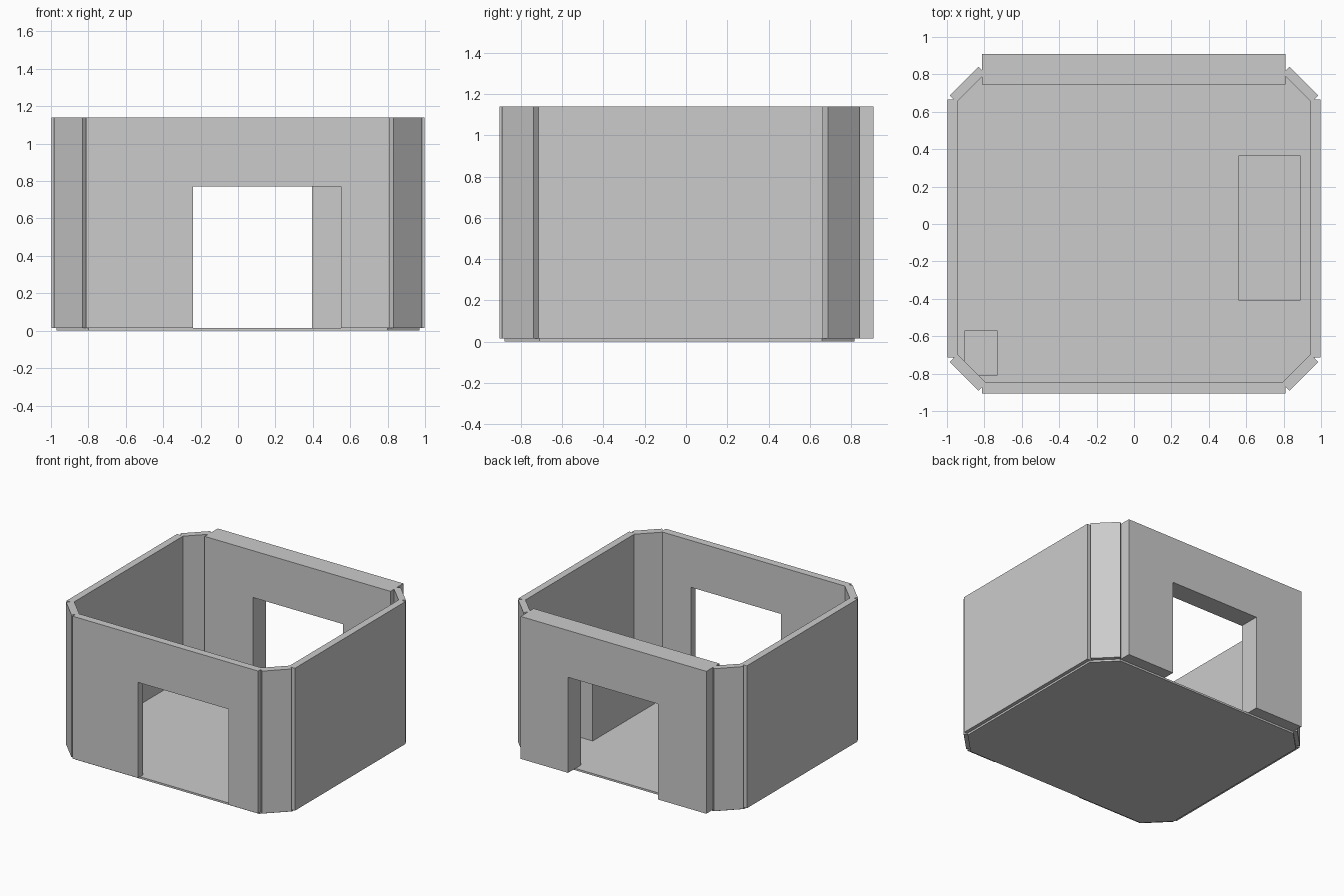
import bpy
import bmesh

if "Cube" in bpy.data.objects:
    bpy.data.objects.remove(bpy.data.objects["Cube"])

grey = bpy.data.materials.new("plain_grey")
grey.diffuse_color = (0.6, 0.6, 0.6, 1)
grey.use_nodes = True
grey.node_tree.nodes["Principled BSDF"].inputs["Base Color"].default_value = grey.diffuse_color

FLOOR, TOP, DOOR_TOP = 0.015, 1.14, 0.77


def prism(name, outline, z0, z1):
    """Extrude a flat counter-clockwise (x, y) outline from z0 to z1."""
    bm = bmesh.new()
    face = bm.faces.new([bm.verts.new((x, y, z0)) for x, y in outline])
    new = bmesh.ops.extrude_face_region(bm, geom=[face])["geom"]
    verts = [v for v in new if isinstance(v, bmesh.types.BMVert)]
    bmesh.ops.translate(bm, verts=verts, vec=(0, 0, z1 - z0))
    bmesh.ops.recalc_face_normals(bm, faces=bm.faces)
    mesh = bpy.data.meshes.new(name)
    bm.to_mesh(mesh)
    bm.free()
    mesh.materials.append(grey)
    obj = bpy.data.objects.new(name, mesh)
    bpy.context.collection.objects.link(obj)
    return obj


def block(name, x0, x1, y0, y1, z0, z1):
    return prism(name, [(x0, y0), (x1, y0), (x1, y1), (x0, y1)], z0, z1)


def door_wall(name, x0, x1, y0, y1, d0, d1):
    """Wall along x with a doorway: a prism of its front profile, turned upright."""
    profile = [(x0, FLOOR), (d0, FLOOR), (d0, DOOR_TOP), (d1, DOOR_TOP),
               (d1, FLOOR), (x1, FLOOR), (x1, TOP), (x0, TOP)]
    wall = prism(name, profile, -y1, -y0)
    for v in wall.data.vertices:
        x, z, y = v.co
        v.co = (x, -y, z)
    return wall


# Floor slab with cut corners
prism("floor", [(-0.80, -0.88), (0.80, -0.88), (0.97, -0.71), (0.97, 0.66),
                (0.815, 0.816), (-0.815, 0.816), (-0.97, 0.66), (-0.97, -0.71)],
      0, FLOOR)

# Front and back walls with doorways
door_wall("front_wall", -0.813, 0.81, -0.905, -0.845, -0.24, 0.55)
door_wall("back_wall", -0.813, 0.81, 0.745, 0.908, -0.39, 0.395)

# Side walls and angled corner panels
for side, s in (("left", -1), ("right", 1)):
    block(side + "_wall", *sorted((s * 0.942, s * 0.998)), -0.715, 0.665, FLOOR, TOP)
    for end, e, y, t in (("front", -1, 0.738, 0.041), ("back", 1, 0.688, 0.036)):
        xs, ys = (0.985, 0.832), (y, y + 0.153)
        panel = [(xs[0], ys[0]), (xs[1], ys[1]),
                 (xs[1] - t, ys[1] - t), (xs[0] - t, ys[0] - t)]
        prism(f"{end}_{side}_corner_panel", [(s * a, e * b) for a, b in panel],
              FLOOR, TOP)

# Furniture blocks standing on the floor
block("bench", 0.56, 0.89, -0.41, 0.365, FLOOR, 0.475)
block("corner_stand", -0.905, -0.73, -0.81, -0.57, FLOOR, 0.45)
